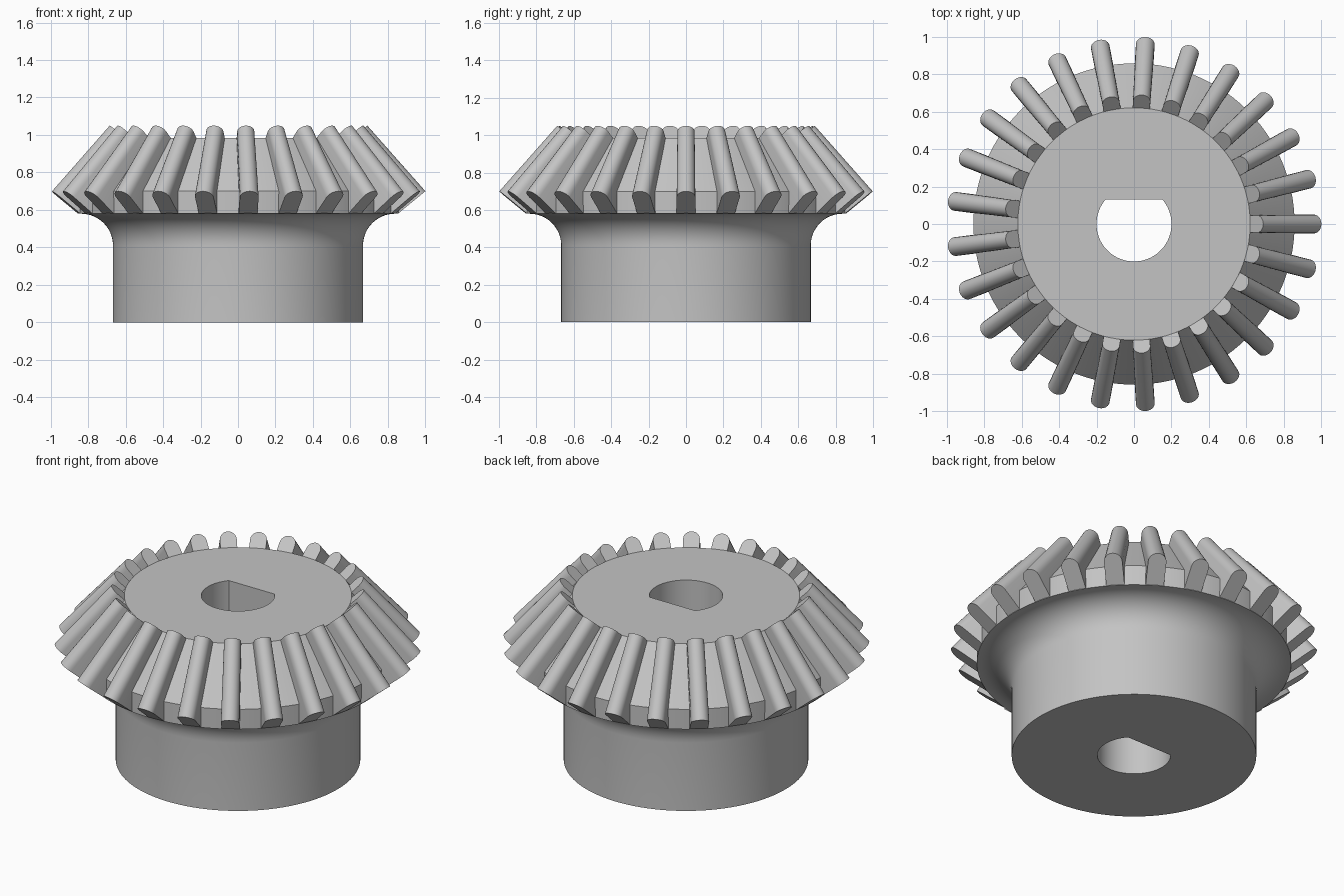
import bpy, bmesh, math
from mathutils import Vector

TEETH = 25
SEGMENTS = 160
BORE_RADIUS, BORE_FLAT = 0.2, 0.13

cube = bpy.data.objects.get("Cube")
if cube:
    bpy.data.objects.remove(cube, do_unlink=True)

# Single grey metal
metal = bpy.data.materials.new("grey metal")
metal.use_nodes = True
grey = (0.55, 0.55, 0.55, 1)
metal.diffuse_color = grey
metal.node_tree.nodes["Principled BSDF"].inputs["Base Color"].default_value = grey


def finish_mesh(bm, name):
    """Turn a bmesh into a smooth mesh that keeps its hard edges."""
    bmesh.ops.recalc_face_normals(bm, faces=bm.faces)
    mesh = bpy.data.meshes.new(name)
    bm.to_mesh(mesh)
    bm.free()
    mesh.materials.append(metal)
    mesh.shade_smooth()
    mesh.set_sharp_from_angle(angle=math.radians(28))
    return mesh


def add_object(name, mesh, turn=0):
    obj = bpy.data.objects.new(name, mesh)
    obj.rotation_euler.z = turn
    bpy.context.collection.objects.link(obj)
    return obj


# Body: hub, fillet, rim and cone turned around the axis, with a D-shaped bore
fillet = [(0.837 - 0.17 * math.cos(a), 0.41 + 0.17 * math.sin(a))
          for a in (i * math.pi / 24 for i in range(13))]
profile = ([(BORE_RADIUS, 0), (0.667, 0)] + fillet +
           [(0.857, 0.58), (0.857, 0.70), (0.62, 0.985), (BORE_RADIUS, 0.985)])

bm = bmesh.new()
rings = []
for r, z in profile:
    ring = []
    for i in range(SEGMENTS):
        a = math.tau * i / SEGMENTS
        x, y = r * math.cos(a), r * math.sin(a)
        if r == BORE_RADIUS:
            y = min(y, BORE_FLAT)
        ring.append(bm.verts.new((x, y, z)))
    rings.append(ring)
for k, ring in enumerate(rings):
    following = rings[(k + 1) % len(rings)]
    for i in range(SEGMENTS):
        j = (i + 1) % SEGMENTS
        bm.faces.new((ring[i], ring[j], following[j], following[i]))
add_object("gear_body", finish_mesh(bm, "gear_body"))


# Tooth: round-topped bar lofted between a deep outer end and a shallow inner end
def tooth_end(bm, tip, root, half_width):
    tip, root = Vector(tip), Vector(root)
    down = (root - tip).normalized()
    outline = [(root, -half_width)]
    for i in range(13):
        a = math.pi * i / 12
        outline.append((tip + down * half_width * (1 - math.sin(a)),
                        -half_width * math.cos(a)))
    outline.append((root, half_width))
    return [bm.verts.new((p.x, across, p.y)) for p, across in outline]


bm = bmesh.new()
outer = tooth_end(bm, (1.0, 0.70), (0.855, 0.581), 0.05)
inner = tooth_end(bm, (0.69, 1.05), (0.60, 0.967), 0.046)
bm.faces.new(outer)
bm.faces.new(inner)
for i in range(len(outer)):
    j = (i + 1) % len(outer)
    bm.faces.new((outer[i], outer[j], inner[j], inner[i]))
tooth_mesh = finish_mesh(bm, "tooth")

for n in range(TEETH):
    add_object(f"tooth_{n + 1}", tooth_mesh, math.tau * n / TEETH)
